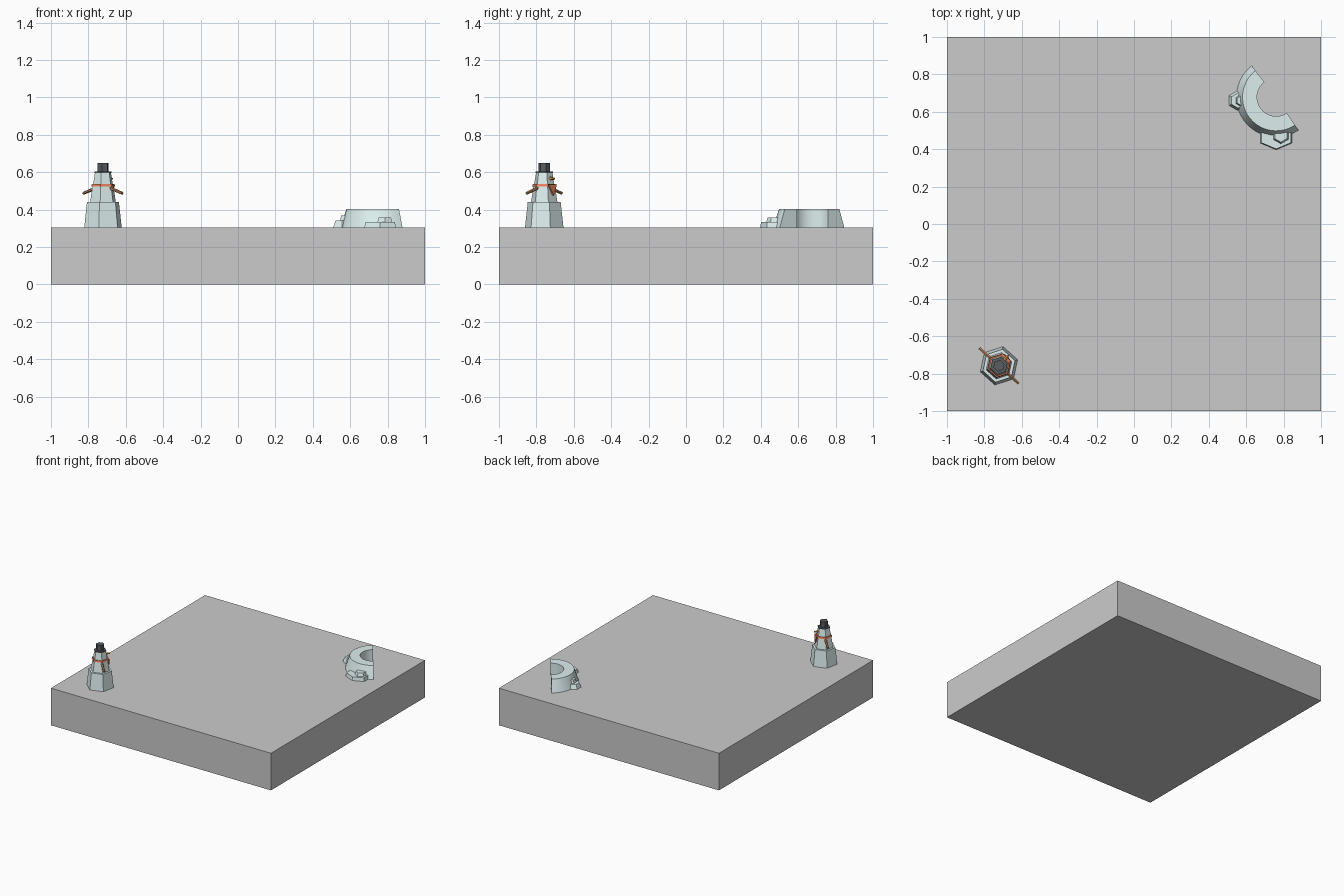
import bpy, math
from mathutils import Vector

if "Cube" in bpy.data.objects:
    bpy.data.objects.remove(bpy.data.objects["Cube"])

SX, SY, GROUND = -0.722, -0.758, 0.305      # snowman centre, slab top
FACE = math.radians(48)                     # direction the snowman looks


def material(name, rgb):
    m = bpy.data.materials.new(name)
    m.diffuse_color = (*rgb, 1)
    m.use_nodes = True
    m.node_tree.nodes["Principled BSDF"].inputs["Base Color"].default_value = m.diffuse_color
    return m


SNOW = material("snow", (0.72, 0.86, 0.85))
DARK = material("hat_felt", (0.10, 0.11, 0.12))
RED = material("scarf_red", (0.80, 0.22, 0.10))
WOOD = material("wood", (0.55, 0.27, 0.12))
ORANGE = material("carrot", (0.90, 0.40, 0.08))


def make(name, verts, faces, mat=None):
    me = bpy.data.meshes.new(name)
    me.from_pydata(verts, [], faces)
    me.update()
    ob = bpy.data.objects.new(name, me)
    bpy.context.collection.objects.link(ob)
    if mat:
        me.materials.append(mat)
    return ob


def frustum(name, cx, cy, rings, mat, n=6, turn=18, stretch=(1, 1)):
    """Stack of n-sided rings given as (radius, z)."""
    verts, faces = [], []
    for r, z in rings:
        for i in range(n):
            a = math.radians(turn) + math.tau * i / n
            verts.append((cx + r * stretch[0] * math.cos(a), cy + r * stretch[1] * math.sin(a), z))
    for k in range(len(rings) - 1):
        for i in range(n):
            j = (i + 1) % n
            faces.append((k * n + i, k * n + j, k * n + n + j, k * n + n + i))
    faces += [tuple(reversed(range(n))), tuple(range(len(verts) - n, len(verts)))]
    return make(name, verts, faces, mat)


def rod(name, p, q, r1, r2, mat, n=6):
    p, q = Vector(p), Vector(q)
    d = q - p
    bpy.ops.mesh.primitive_cone_add(vertices=n, radius1=r1, radius2=r2, depth=d.length, location=(p + q) / 2,
                                    rotation=d.to_track_quat('Z', 'Y').to_euler())
    ob = bpy.context.object
    ob.name = name
    ob.data.materials.append(mat)
    return ob


def around(radius, angle, z):
    return (SX + radius * math.cos(angle), SY + radius * math.sin(angle), z)


# ground slab
bpy.ops.mesh.primitive_cube_add(size=1, location=(0, 0, GROUND / 2))
slab = bpy.context.object
slab.name = "ground_slab"
slab.scale = (2, 2, GROUND)

# snowman body tiers
frustum("snowman_base", SX, SY, [(0.105, GROUND), (0.09, 0.44)], SNOW)
frustum("snowman_chest", SX, SY, [(0.072, 0.44), (0.058, 0.53)], SNOW)
frustum("snowman_head", SX, SY, [(0.056, 0.53), (0.045, 0.597)], SNOW)

# hat
frustum("hat_brim", SX, SY, [(0.048, 0.596), (0.048, 0.603)], DARK)
frustum("hat_crown", SX, SY, [(0.031, 0.603), (0.031, 0.65)], DARK)

# scarf band and its front triangle
frustum("scarf_band", SX, SY, [(0.066, 0.524), (0.062, 0.537)], RED)
tri = []
for off in (0.0, 0.01):
    for side, rad, z in ((-0.032, 0.052, 0.533), (0.032, 0.052, 0.533), (0, 0.060, 0.475)):
        x, y, _ = around(rad + off, FACE, z)
        tri.append((x - side * math.sin(FACE), y + side * math.cos(FACE), z))
make("scarf_front", tri, [(0, 2, 1), (3, 4, 5), (0, 1, 4, 3), (1, 2, 5, 4), (2, 0, 3, 5)], RED)

# carrot nose and stick arms
rod("nose", around(0.04, FACE, 0.567), around(0.075, FACE, 0.565), 0.010, 0.005, ORANGE)
for label, a in (("left", FACE + math.pi / 2), ("right", FACE - math.pi / 2)):
    rod(label + "_arm", around(0.05, a, 0.516), around(0.14, a, 0.487), 0.009, 0.008, WOOD)

# curved snow wall: sweep of a sloped cross-section
CX, CY, SEG = 0.76, 0.678, 20
section = [(0.213, GROUND), (0.18, 0.404), (0.102, 0.404), (0.102, GROUND)]
verts, faces = [], []
for i in range(SEG + 1):
    a = math.radians(128 + 176 * i / SEG)
    verts += [(CX + r * math.cos(a), CY + r * math.sin(a), z) for r, z in section]
for i in range(SEG):
    for k in range(4):
        b, c = i * 4 + k, i * 4 + (k + 1) % 4
        faces.append((b, b + 4, c + 4, c))
faces += [(0, 1, 2, 3), tuple(SEG * 4 + k for k in (3, 2, 1, 0))]
wall = make("snow_wall", verts, faces, SNOW)
bpy.ops.object.select_all(action='DESELECT')
wall.select_set(True)
bpy.context.view_layer.objects.active = wall
bpy.ops.object.shade_smooth_by_angle(angle=math.radians(30))

# stepped snow heaps against the wall
frustum("front_heap_low", 0.76, 0.468, [(0.075, GROUND), (0.070, 0.333)], SNOW, turn=30, stretch=(1.3, 0.95))
frustum("front_heap_high", 0.785, 0.475, [(0.042, 0.333), (0.034, 0.358)], SNOW, turn=30, stretch=(1.1, 1.1))
frustum("side_heap_low", 0.556, 0.66, [(0.054, GROUND), (0.040, 0.341)], SNOW, turn=30)
frustum("side_heap_high", 0.575, 0.66, [(0.034, 0.341), (0.027, 0.368)], SNOW, turn=30)
